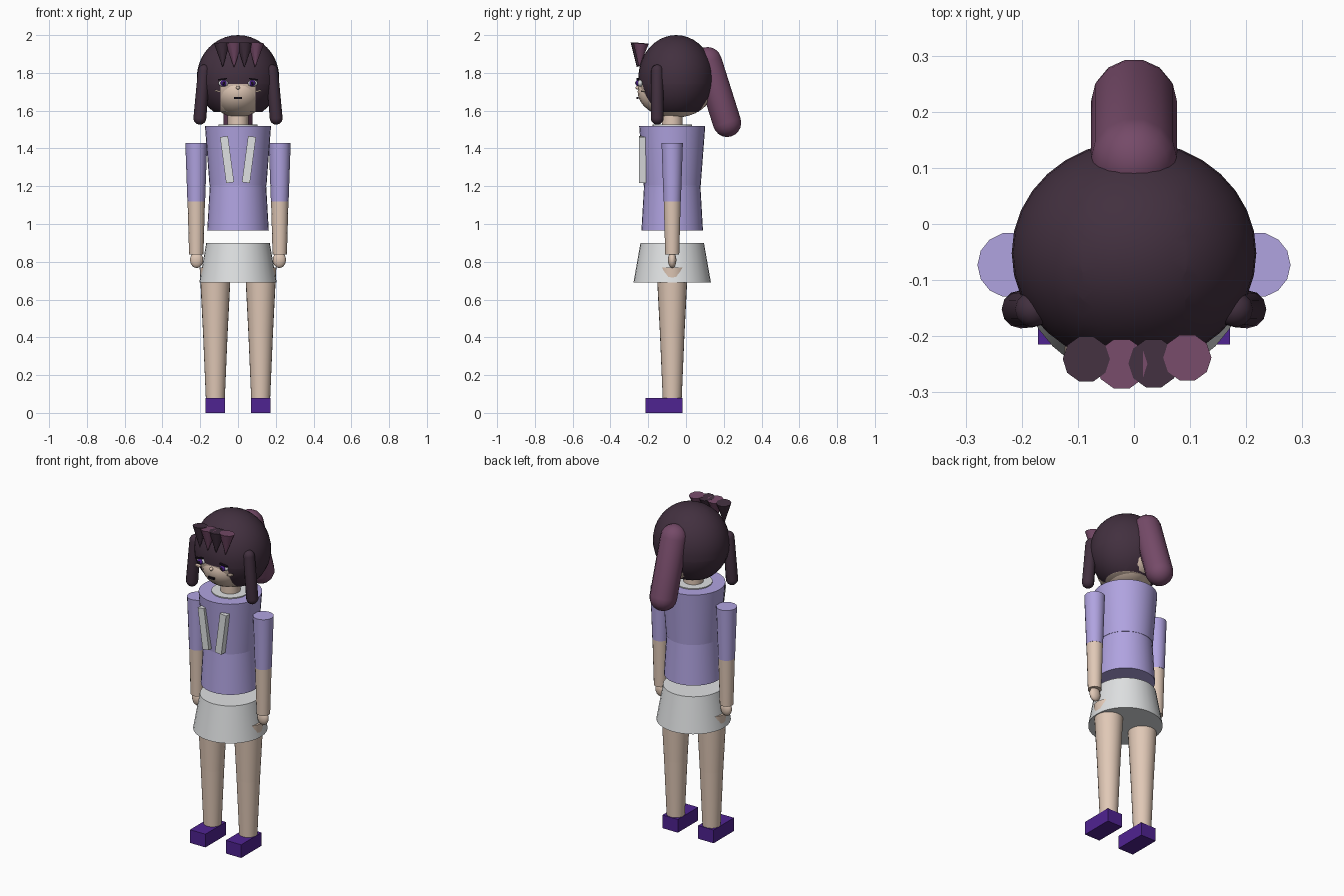
import bpy, bmesh, math
from mathutils import Vector, Matrix

if "Cube" in bpy.data.objects:
    bpy.data.objects.remove(bpy.data.objects["Cube"])


def colour(name, hexcode):
    srgb = [int(hexcode[i:i + 2], 16) / 255 for i in (0, 2, 4)]
    rgba = [c / 12.92 if c < 0.04 else ((c + 0.055) / 1.055) ** 2.4 for c in srgb] + [1]
    m = bpy.data.materials.new(name)
    m.use_nodes = True
    m.diffuse_color = rgba
    m.node_tree.nodes["Principled BSDF"].inputs["Base Color"].default_value = rgba
    return m


DARK = colour("dark hair", "42303f")
MAUVE = colour("mauve hair", "754a68")
SKIN = colour("skin", "e0c8b6")
LAVENDER = colour("lavender cloth", "b0a3e0")
WHITE = colour("white cloth", "dfe1e2")
SHOE = colour("deep purple", "4f2391")
BLACK = colour("near black", "1c1420")
BODY_Y = -0.073


def finish(bm, name, *mats, smooth=True):
    bmesh.ops.recalc_face_normals(bm, faces=bm.faces)
    me = bpy.data.meshes.new(name)
    bm.to_mesh(me)
    bm.free()
    for m in mats:
        me.materials.append(m)
    if smooth:
        me.shade_smooth()
        me.set_sharp_from_angle(angle=math.radians(40))
    ob = bpy.data.objects.new(name, me)
    bpy.context.collection.objects.link(ob)
    return ob


def tube(name, mat, p0, p1, r0, r1, sides=24, rounded=False):
    """Closed tapered tube between two points, with optional round ends."""
    p0, p1 = Vector(p0), Vector(p1)
    length = (p1 - p0).length
    profile = [(r0, 0), (r1, length)]
    if rounded:
        arc = [math.pi / 2 * i / 5 for i in range(6)]
        profile = [(r0 * math.sin(a), -r0 * math.cos(a)) for a in arc]
        profile += [(r1 * math.cos(a), length + r1 * math.sin(a)) for a in arc]
    bm = bmesh.new()
    rings = [[bm.verts.new((r * math.cos(t), r * math.sin(t), z))
              for t in (2 * math.pi * k / sides for k in range(sides))]
             for r, z in profile]
    for a, b in zip(rings, rings[1:]):
        for k in range(sides):
            n = (k + 1) % sides
            bm.faces.new((a[k], a[n], b[n], b[k]))
    bm.faces.new(rings[0][::-1])
    bm.faces.new(rings[-1])
    bmesh.ops.remove_doubles(bm, verts=bm.verts, dist=1e-5)
    turn = Vector((0, 0, 1)).rotation_difference(p1 - p0).to_matrix().to_4x4()
    bm.transform(Matrix.Translation(p0) @ turn)
    return finish(bm, name, mat)


def ball_mesh(centre, radii, u=24, v=16):
    bm = bmesh.new()
    bmesh.ops.create_uvsphere(bm, u_segments=u, v_segments=v, radius=1)
    bm.transform(Matrix.Translation(centre) @ Matrix.Diagonal((*radii, 1)))
    return bm


def ball(name, mat, centre, radii, u=16, v=10):
    return finish(ball_mesh(centre, radii, u, v), name, mat)


def box(name, mat, centre, size, tilt=0):
    bm = bmesh.new()
    bmesh.ops.create_cube(bm, size=1)
    bm.transform(Matrix.Translation(centre) @ Matrix.Rotation(tilt, 4, 'Y')
                 @ Matrix.Diagonal((*size, 1)))
    return finish(bm, name, mat, smooth=False)


def upright(name, mat, x, z0, z1, r0, r1, sides=24):
    return tube(name, mat, (x, BODY_Y, z0), (x, BODY_Y, z1), r0, r1, sides)


# Torso, collar, neck and skirt
upright("skirt", WHITE, 0, 0.69, 0.90, 0.205, 0.168, 32)
upright("lower_top", LAVENDER, 0, 0.965, 1.205, 0.163, 0.149, 32)
upright("upper_top", LAVENDER, 0, 1.205, 1.52, 0.151, 0.175, 32)
upright("collar", WHITE, 0, 1.50, 1.526, 0.104, 0.104)
upright("neck", SKIN, 0, 1.50, 1.64, 0.055, 0.055)

# Head and cap of hair: flat underside, face opening in skin colour
ball("head", SKIN, (0, -0.06, 1.70), (0.148, 0.196, 0.137), 24, 16)
HAIR_C = Vector((0, -0.052, 1.775))
hair = ball_mesh(HAIR_C, (0.218, 0.2, 0.225), 32, 20)
for co, no in (((0, 0, 1.74), (0, 0, 1)), ((0.092, 0, 0), (1, 0, 0)), ((-0.092, 0, 0), (1, 0, 0))):
    bmesh.ops.bisect_plane(hair, geom=hair.verts[:] + hair.edges[:] + hair.faces[:],
                           plane_co=co, plane_no=no)
bmesh.ops.bisect_plane(hair, geom=hair.verts[:] + hair.edges[:] + hair.faces[:],
                       plane_co=(0, 0, 1.592), plane_no=(0, 0, -1), clear_outer=True)
bmesh.ops.holes_fill(hair, edges=[e for e in hair.edges if e.is_boundary])
hair.normal_update()
for f in hair.faces:
    c = f.calc_center_median()
    in_face = abs(c.x) < 0.092 and c.z < 1.74 and c.y < -0.12
    f.material_index = 1 if in_face or c.z < 1.593 else 0
finish(hair, "hair_cap", DARK, SKIN)

# Ponytail
tube("ponytail", MAUVE, (0, 0.217, 1.537), (0, 0.115, 1.86), 0.077, 0.077, 14, True)

# Fringe of downward spikes
for i, (x, r, mat) in enumerate(((-0.085, 0.042, DARK), (0.095, 0.043, MAUVE),
                                 (0.035, 0.045, DARK), (-0.022, 0.046, MAUVE))):
    y = -0.25 + 1.3 * x * x
    tube(f"fringe_spike_{i + 1}", mat, (x * 0.95, y - 0.01, 1.83), (x, y, 1.957), 0.001, r, 10)

# Nose and mouth
ball("nose", SKIN, (0, -0.255, 1.722), (0.01, 0.012, 0.01))
box("mouth", BLACK, (0, -0.256, 1.668), (0.04, 0.01, 0.011))

# Paired parts
for side, s in (("left", 1), ("right", -1)):
    def pair(part):
        return f"{side}_{part}"

    # Face details
    ball(pair("eye_white"), WHITE, (s * 0.078, -0.243, 1.745), (0.026, 0.014, 0.018))
    ball(pair("iris"), SHOE, (s * 0.076, -0.256, 1.746), (0.016, 0.010, 0.017))
    ball(pair("pupil"), BLACK, (s * 0.076, -0.265, 1.746), (0.007, 0.004, 0.009))
    box(pair("lash"), BLACK, (s * 0.082, -0.255, 1.767), (0.05, 0.012, 0.007), s * 0.15)
    box(pair("cheek"), SKIN, (s * 0.108, -0.228, 1.704), (0.03, 0.02, 0.008), -s * 0.15)

    # Side lock of hair
    tube(pair("side_lock"), DARK, (s * 0.202, -0.152, 1.56), (s * 0.18, -0.152, 1.812),
         0.034, 0.032, 12, True)

    # Lapel strip
    box(pair("lapel"), WHITE, (s * 0.058, -0.23, 1.341), (0.042, 0.04, 0.246), s * 0.133)

    # Arm
    upright(pair("sleeve"), LAVENDER, s * 0.221, 1.12, 1.43, 0.047, 0.058, 14)
    upright(pair("forearm"), SKIN, s * 0.221, 0.838, 1.12, 0.038, 0.046, 14)
    ball(pair("hand"), SKIN, (s * 0.219, BODY_Y, 0.81), (0.035, 0.022, 0.043))

    # Leg and shoe
    upright(pair("thigh"), SKIN, s * 0.12, 0.42, 0.77, 0.065, 0.083)
    upright(pair("shin"), SKIN, s * 0.12, 0.07, 0.42, 0.050, 0.065)
    box(pair("shoe"), SHOE, (s * 0.12, -0.117, 0.04), (0.103, 0.195, 0.08))
